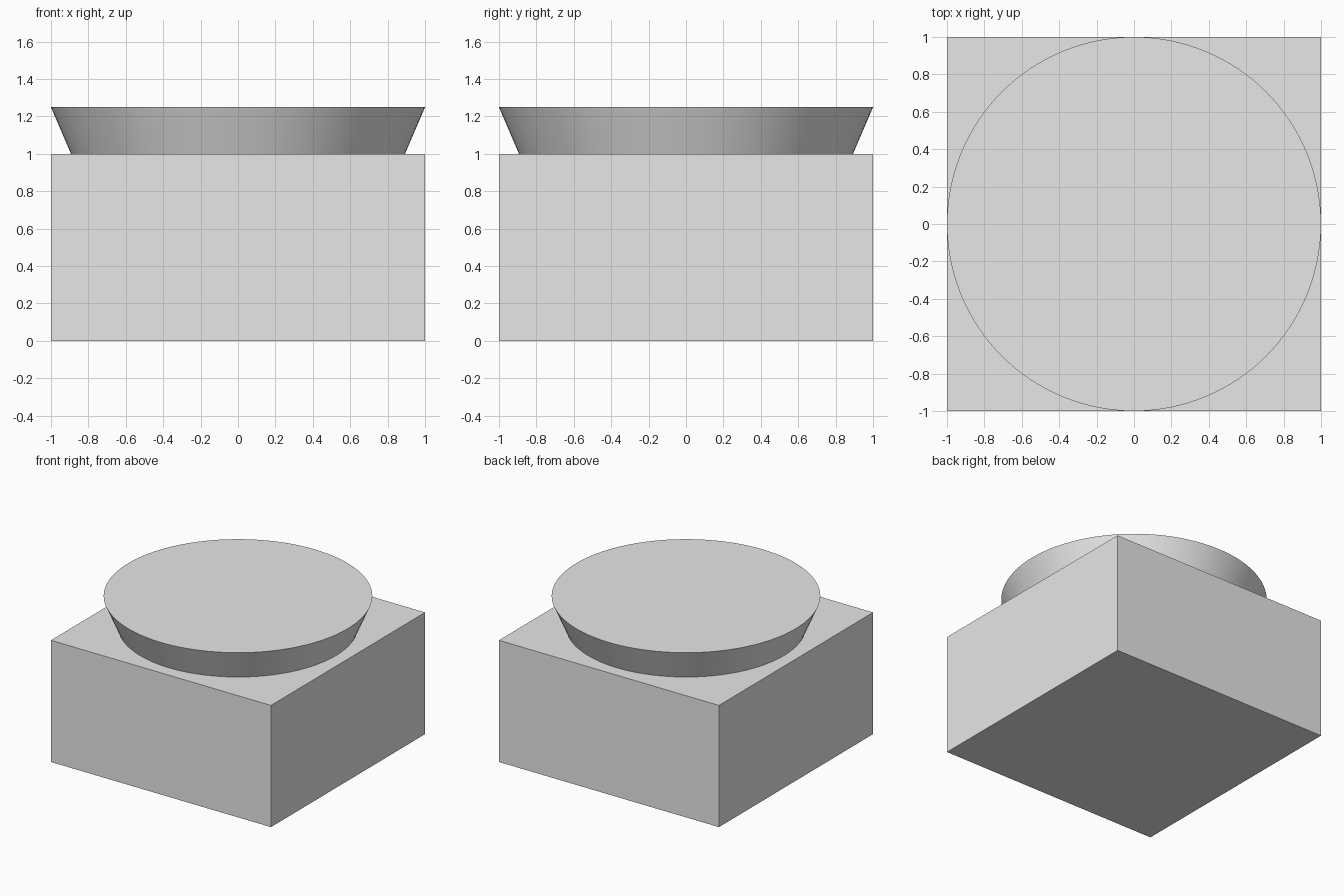
import bpy
import math

default_cube = bpy.data.objects.get("Cube")
if default_cube:
    bpy.data.objects.remove(default_cube, do_unlink=True)

HALF_WIDTH = 1.0
BLOCK_HEIGHT = 1.0
DISC_HEIGHT = 0.25
DISC_FOOT_RADIUS = 0.893

# Single light grey material
grey = bpy.data.materials.new("light_grey")
grey.use_nodes = True
colour = (0.8, 0.8, 0.8, 1)
grey.diffuse_color = colour
grey.node_tree.nodes["Principled BSDF"].inputs["Base Color"].default_value = colour


def finish(name):
    part = bpy.context.object
    part.name = name
    part.data.name = name
    part.data.materials.append(grey)
    return part


# Square base block
bpy.ops.mesh.primitive_cube_add(size=2 * HALF_WIDTH, location=(0, 0, BLOCK_HEIGHT / 2))
block = finish("base_block")
block.scale.z = BLOCK_HEIGHT / (2 * HALF_WIDTH)
bpy.ops.object.transform_apply(location=False, rotation=False, scale=True)

# Round top that flares outward to the block's full width
bpy.ops.mesh.primitive_cone_add(
    vertices=128, radius1=DISC_FOOT_RADIUS, radius2=HALF_WIDTH,
    depth=DISC_HEIGHT, location=(0, 0, BLOCK_HEIGHT + DISC_HEIGHT / 2))
finish("flared_disc")
bpy.ops.object.shade_smooth_by_angle(angle=math.radians(30))
